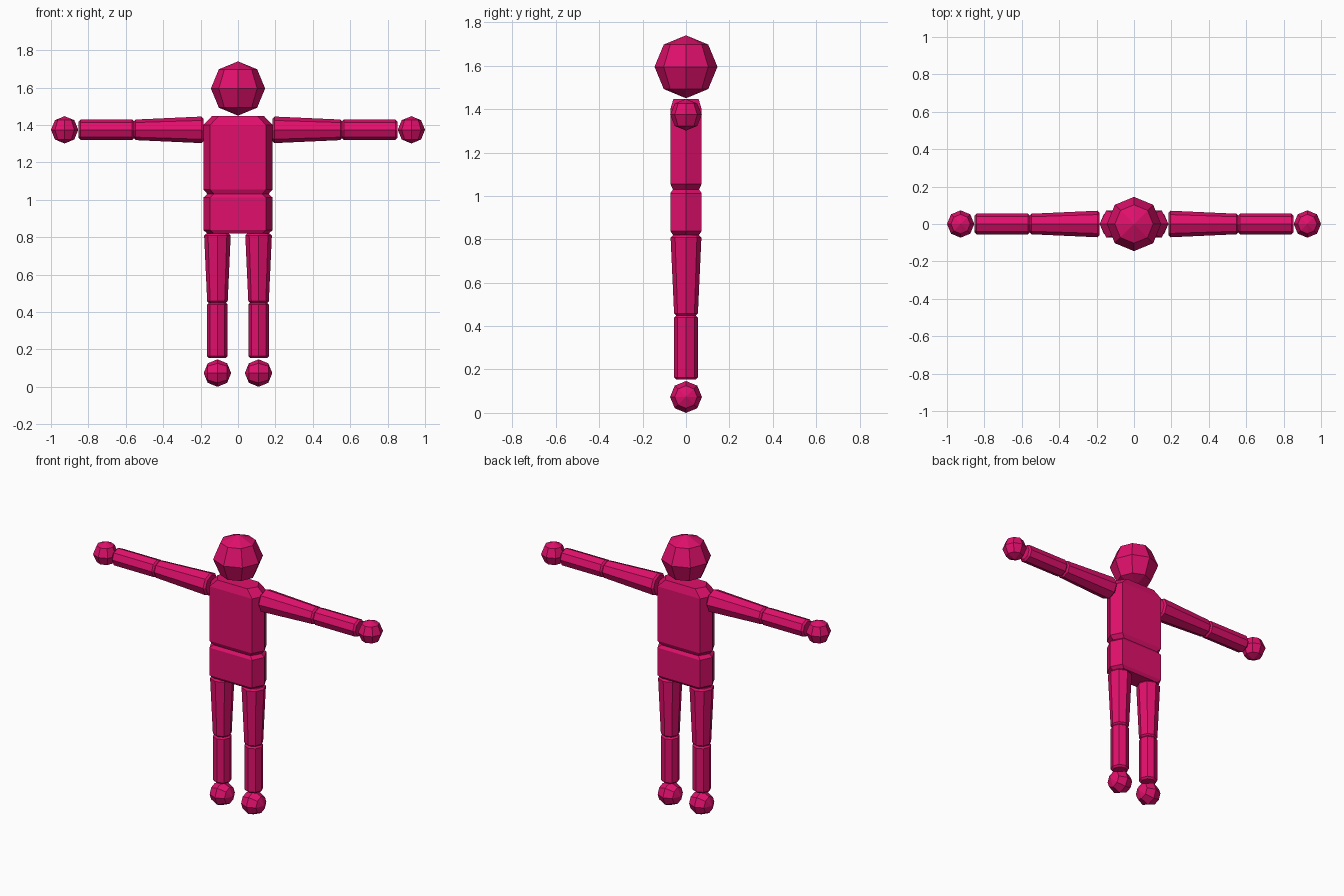
import bpy, math
from mathutils import Vector, Matrix

if "Cube" in bpy.data.objects:
    bpy.data.objects.remove(bpy.data.objects["Cube"])

pink = bpy.data.materials.new("hot_pink")
pink.diffuse_color = (0.75, 0.005, 0.15, 1)
pink.use_nodes = True
pink.node_tree.nodes["Principled BSDF"].inputs["Base Color"].default_value = pink.diffuse_color

OCTAGON = [(math.cos(k * math.pi / 4), math.sin(k * math.pi / 4)) for k in range(8)]


def finish(name, mesh, matrix=Matrix()):
    mesh.materials.append(pink)
    mesh.transform(matrix)
    obj = bpy.data.objects.new(name, mesh)
    bpy.context.collection.objects.link(obj)
    return obj


def loft(name, rings, matrix=Matrix()):
    """Skin equal-length rings of points and cap both ends."""
    n = len(rings[0])
    verts = [p for ring in rings for p in ring]
    faces = [tuple(reversed(range(n))), tuple(range(len(verts) - n, len(verts)))]
    for r in range(len(rings) - 1):
        for k in range(n):
            a, b = r * n + k, r * n + (k + 1) % n
            faces.append((a, b, b + n, a + n))
    mesh = bpy.data.meshes.new(name)
    mesh.from_pydata(verts, [], faces)
    return finish(name, mesh, matrix)


def limb(name, length, r0, r1, matrix):
    """Tapered eight-sided segment along z with small chamfers at the ends."""
    c = 0.011
    profile = [(0, r0 - c), (c, r0), (length - c, r1), (length, r1 - c)]
    loft(name, [[(r * x, r * y, z) for x, y in OCTAGON] for z, r in profile], matrix)


def ball(name, radius, centre, turn=Matrix()):
    bpy.ops.mesh.primitive_uv_sphere_add(segments=8, ring_count=4, radius=radius)
    obj = bpy.context.object
    obj.name = name
    obj.data.materials.append(pink)
    obj.data.transform(Matrix.Translation(centre) @ turn)


def trunk(name, levels):
    """Wide six-sided block; each level is height, half width, half depth."""
    rings = []
    for z, w, d in levels:
        f = w - 0.036
        rings.append([(w, 0, z), (f, d, z), (-f, d, z), (-w, 0, z), (-f, -d, z), (f, -d, z)])
    loft(name, rings)


# Head, chest and pelvis
ball("head", 0.145, (0, 0, 1.595))
trunk("chest", [(1.03, 0.163, 0.06), (1.055, 0.185, 0.072),
                (1.40, 0.185, 0.072), (1.447, 0.14, 0.058)])
trunk("pelvis", [(0.82, 0.165, 0.06), (0.838, 0.185, 0.072),
                 (1.012, 0.185, 0.072), (1.03, 0.165, 0.06)])

# Arms and legs on both sides
for side, s in (("right", -1), ("left", 1)):
    outward = Matrix.Rotation(s * math.pi / 2, 4, 'Y')
    at = lambda x, z: Matrix.Translation(Vector((s * x, 0, z)))
    limb(side + "_upper_arm", 0.374, 0.071, 0.055, at(0.184, 1.374) @ outward)
    limb(side + "_forearm", 0.297, 0.055, 0.055, at(0.555, 1.374) @ outward)
    ball(side + "_hand", 0.073, (s * 0.927, 0, 1.374))
    limb(side + "_thigh", 0.372, 0.055, 0.071, at(0.11, 0.447) )
    limb(side + "_shin", 0.297, 0.055, 0.055, at(0.11, 0.153))
    ball(side + "_foot", 0.0735, (s * 0.11, 0, 0.0735), outward)
